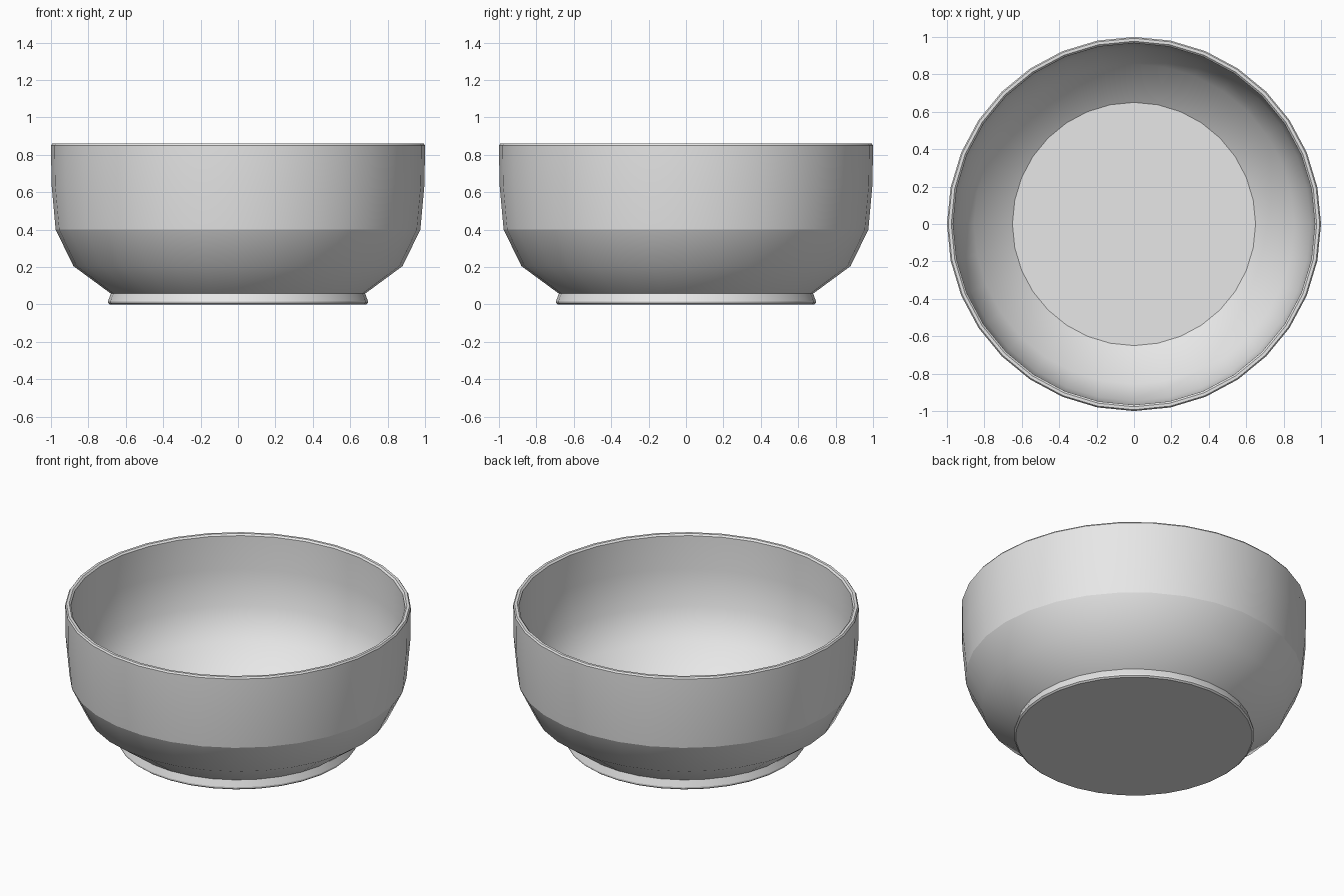
import bpy, bmesh
from math import sin, cos, tau

SIDES = 32

# Remove the default cube
cube = bpy.data.objects.get("Cube")
if cube:
    bpy.data.objects.remove(cube, do_unlink=True)

# Plain light grey for the whole bowl
grey = bpy.data.materials.new("light_grey")
grey.use_nodes = True
colour = (0.8, 0.8, 0.8, 1)
grey.diffuse_color = colour
grey.node_tree.nodes["Principled BSDF"].inputs["Base Color"].default_value = colour


def lathe(name, profile):
    """Spin (radius, height, crease) points round z; ends are capped if flagged by crease."""
    bm = bmesh.new()
    rings = []
    for radius, height, crease in profile:
        rings.append([bm.verts.new((radius * cos(tau * i / SIDES),
                                    radius * sin(tau * i / SIDES), height))
                      for i in range(SIDES)])
    for low, high in zip(rings, rings[1:]):
        for i in range(SIDES):
            j = (i + 1) % SIDES
            bm.faces.new((low[i], low[j], high[j], high[i]))
    # Underside and inner floor
    bm.faces.new(rings[0][::-1])
    bm.faces.new(rings[-1])
    for face in bm.faces:
        face.smooth = True
    # Hard edges round the creased rings
    for ring, (_, _, crease) in zip(rings, profile):
        if crease:
            for i in range(SIDES):
                bm.edges.get((ring[i], ring[(i + 1) % SIDES])).smooth = False
    mesh = bpy.data.meshes.new(name)
    bm.to_mesh(mesh)
    bm.free()
    mesh.materials.append(grey)
    obj = bpy.data.objects.new(name, mesh)
    bpy.context.collection.objects.link(obj)
    return obj


foot = [(0.685, 0.0, True), (0.695, 0.008, True), (0.695, 0.018, True), (0.68, 0.058, True)]
outer_wall = [(0.88, 0.205, False), (0.975, 0.4, True), (0.997, 0.64, False), (1.0, 0.85, True)]
rim = [(0.993, 0.86, True), (0.977, 0.86, True), (0.967, 0.85, True)]
inner_wall = [(0.965, 0.64, False), (0.945, 0.41, False), (0.855, 0.225, False), (0.65, 0.08, True)]

lathe("bowl", foot + outer_wall + rim + inner_wall)
